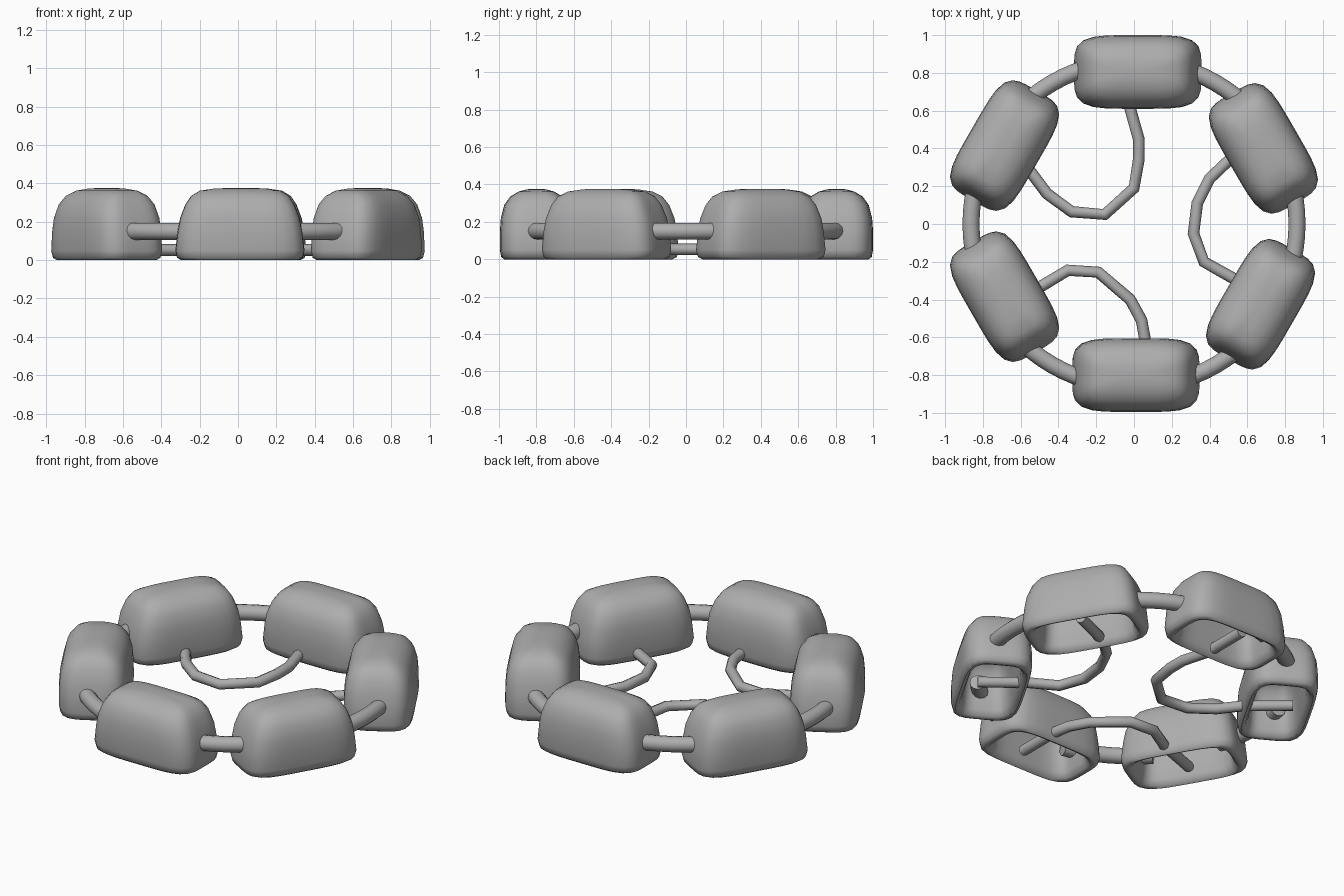
import bpy, bmesh, math
from mathutils import Matrix, Vector

if "Cube" in bpy.data.objects:
    bpy.data.objects.remove(bpy.data.objects["Cube"])

grey = bpy.data.materials.new("grey")
grey.diffuse_color = (0.42, 0.42, 0.42, 1)
grey.use_nodes = True
grey.node_tree.nodes["Principled BSDF"].inputs["Base Color"].default_value = grey.diffuse_color


def finish(bm, name, angle=50):
    bmesh.ops.recalc_face_normals(bm, faces=bm.faces)
    me = bpy.data.meshes.new(name)
    bm.to_mesh(me)
    bm.free()
    me.materials.append(grey)
    ob = bpy.data.objects.new(name, me)
    bpy.context.collection.objects.link(ob)
    bpy.ops.object.select_all(action='DESELECT')
    ob.select_set(True)
    bpy.context.view_layer.objects.active = ob
    bpy.ops.object.shade_smooth_by_angle(angle=math.radians(angle))
    return ob


def loft(bm, loops):
    """Skin a list of point loops and close both ends."""
    rows = [[bm.verts.new(p) for p in loop] for loop in loops]
    n = len(rows[0])
    for a, b in zip(rows, rows[1:]):
        for i in range(n):
            j = (i + 1) % n
            bm.faces.new((a[i], a[j], b[j], b[i]))
    bm.faces.new(rows[0])
    bm.faces.new(rows[-1])


def rounded_loop(z, hx, hy, n=40, power=4.5):
    pts = []
    for i in range(n):
        t = 2 * math.pi * i / n
        c, s = math.cos(t), math.sin(t)
        # ray angle spacing keeps enough points on the corners
        k = (abs(c) ** power + abs(s) ** power) ** (-1 / power)
        pts.append(Vector((hx * c * k, hy * s * k, z)))
    return pts


def tube(name, path, radius, sides):
    bm = bmesh.new()
    loops = []
    for i, p in enumerate(path):
        d = (path[min(i + 1, len(path) - 1)] - path[max(i - 1, 0)]).normalized()
        side = d.cross(Vector((0, 0, 1))).normalized()
        up = side.cross(d)
        loops.append([p + radius * (side * math.cos(a) + up * math.sin(a))
                      for a in (2 * math.pi * k / sides for k in range(sides))])
    loft(bm, loops)
    return finish(bm, name)


# Hollow beads: cavity ceiling down to the rim, then up the outside to the crown
profile = [(.315, .08, .04), (.305, .16, .08), (.26, .23, .115), (.15, .255, .13),
           (.04, .265, .14), (.008, .285, .155), (0, .305, .172), (.012, .328, .188),
           (.05, .337, .195), (.15, .325, .195), (.22, .312, .19), (.29, .285, .172),
           (.335, .255, .14), (.362, .21, .095), (.374, .13, .05), (.376, .05, .02)]
centres = [(.02, .805, 0), (-.685, .415, 60), (-.685, -.385, -60),
           (.01, -.8, 0), (.67, -.425, 60), (.685, .4, -60)]
for k, (x, y, turn) in enumerate(centres):
    bm = bmesh.new()
    loft(bm, [rounded_loop(*row) for row in profile])
    bm.transform(Matrix.Translation((x, y, 0)) @ Matrix.Rotation(math.radians(turn), 4, 'Z'))
    finish(bm, f"bead_{k + 1}")

# Curved links joining neighbouring beads
for k in range(6):
    path = []
    for i in range(9):
        a = math.radians(60 * k + (i - 4) * 4.25)
        path.append(Vector((.863 * math.cos(a), .863 * math.sin(a), .15)))
    tube(f"link_{k + 1}", path, .045, 12)

# Thin inner loops, each running from one bead to the next
wires = [
    [(-.02, .9), (-.02, .61), (.025, .45), (.025, .34), (0, .19), (-.155, .05),
     (-.33, .065), (-.46, .16), (-.55, .28), (-.76, .46)],
    [(.76, .45), (.5, .335), (.4, .24), (.335, .11), (.315, -.05), (.37, -.2),
     (.53, -.29), (.74, -.46)],
    [(-.76, -.43), (-.5, -.335), (-.35, -.245), (-.19, -.255), (-.02, -.4),
     (.04, -.51), (.06, -.62), (.06, -.88)],
]
for k, pts in enumerate(wires):
    tube(f"inner_loop_{k + 1}", [Vector((x, y, .053)) for x, y in pts], .031, 8)
